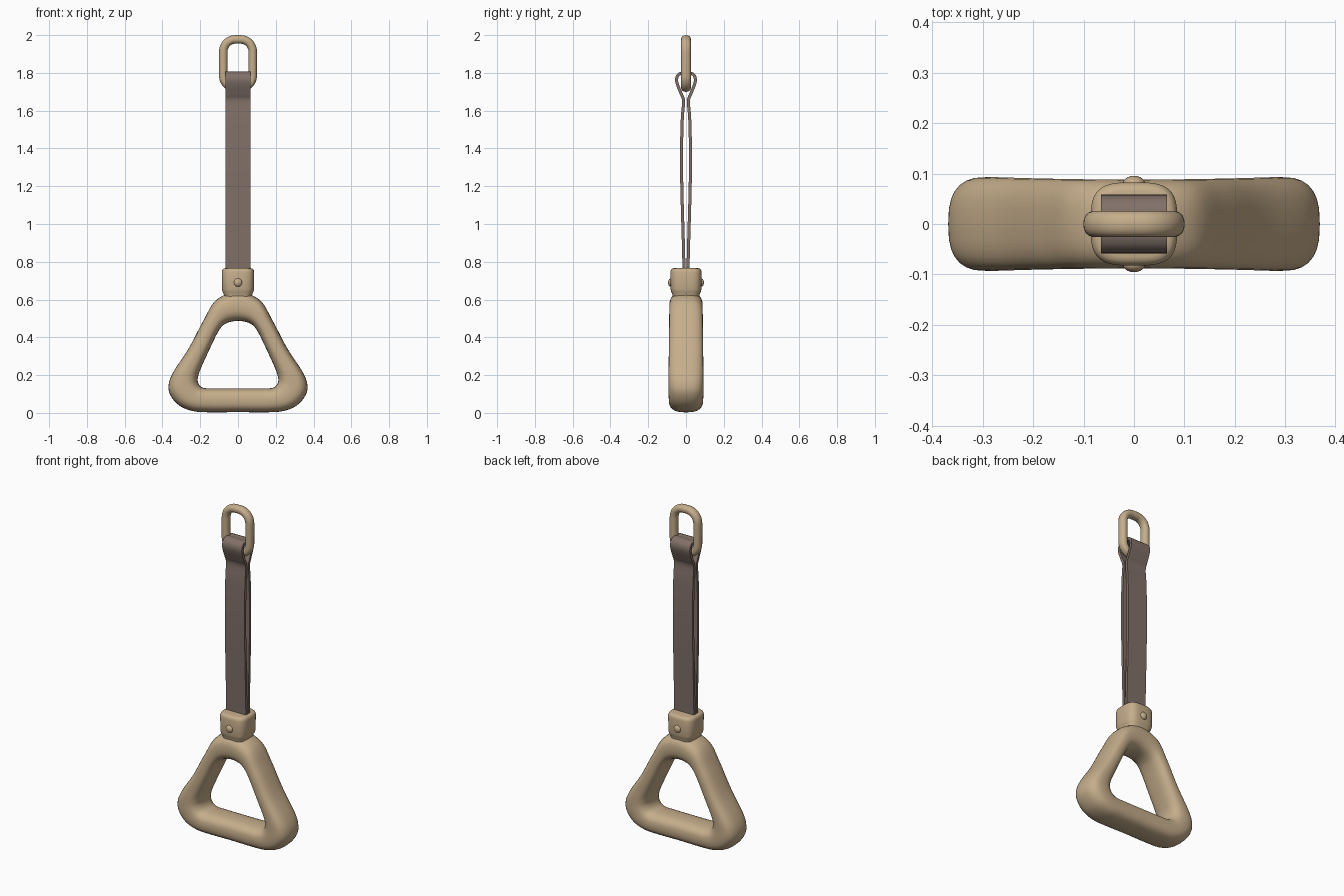
import bpy
import bmesh
from math import sin, cos, pi, copysign, radians
from mathutils import Vector

cube = bpy.data.objects.get("Cube")
if cube:
    bpy.data.objects.remove(cube, do_unlink=True)


def material(name, rgb):
    m = bpy.data.materials.new(name)
    m.use_nodes = True
    m.diffuse_color = (*rgb, 1)
    m.node_tree.nodes["Principled BSDF"].inputs["Base Color"].default_value = (*rgb, 1)
    return m


TAN = material("tan plastic", (0.56, 0.42, 0.26))
BROWN = material("brown webbing", (0.22, 0.165, 0.14))


def finish(bm, name, mat, angle=40):
    bmesh.ops.recalc_face_normals(bm, faces=bm.faces)
    me = bpy.data.meshes.new(name)
    bm.to_mesh(me)
    bm.free()
    ob = bpy.data.objects.new(name, me)
    bpy.context.collection.objects.link(ob)
    me.materials.append(mat)
    bpy.ops.object.select_all(action="DESELECT")
    ob.select_set(True)
    bpy.context.view_layer.objects.active = ob
    bpy.ops.object.shade_smooth_by_angle(angle=radians(angle))
    return ob


def superellipse(n, power):
    """Unit rounded-square outline."""
    def f(v):
        return copysign(abs(v) ** (2 / power), v)
    return [(f(cos(2 * pi * i / n)), f(sin(2 * pi * i / n))) for i in range(n)]


def loft(name, rings, mat, closed):
    """Skin a list of equal vertex rings; cap the ends when open."""
    bm = bmesh.new()
    vs = [[bm.verts.new(p) for p in ring] for ring in rings]
    n = len(vs[0])
    for k in range(len(vs) if closed else len(vs) - 1):
        a, b = vs[k], vs[(k + 1) % len(vs)]
        for i in range(n):
            j = (i + 1) % n
            bm.faces.new((a[i], a[j], b[j], b[i]))
    if not closed:
        bm.faces.new(vs[0])
        bm.faces.new(vs[-1])
    return finish(bm, name, mat)


def spline(pts, steps, closed):
    """Catmull-Rom curve through points of any size."""
    pts = [Vector(p) for p in pts]
    n = len(pts)
    out = []
    for i in range(n if closed else n - 1):
        idx = [i - 1, i, i + 1, i + 2]
        p0, p1, p2, p3 = [pts[k % n] if closed else pts[max(0, min(n - 1, k))] for k in idx]
        for s in range(steps):
            t = s / steps
            out.append(0.5 * (2 * p1 + (p2 - p0) * t + (2 * p0 - 5 * p1 + 4 * p2 - p3) * t * t
                              + (3 * p1 - p0 - 3 * p2 + p3) * t ** 3))
    if not closed:
        out.append(pts[-1])
    return out


def frame_rings(pairs, depth, section):
    """Sections spanning inner to outer edge points (xi, zi, xo, zo)."""
    rings = []
    for xi, zi, xo, zo in pairs:
        a, b = Vector((xi, 0, zi)), Vector((xo, 0, zo))
        mid, half = (a + b) / 2, (b - a) / 2
        d = depth(mid)
        rings.append([mid + half * u + Vector((0, d * v, 0)) for u, v in section])
    return rings


# Triangular grip: inner and outer edge points of one half, then mirrored
half = [
    (0, .130, 0, .004), (.12, .130, .13, .003), (.175, .131, .23, .008),
    (.200, .142, .305, .035), (.213, .168, .353, .085), (.210, .198, .368, .140),
    (.197, .235, .345, .212), (.150, .338, .262, .340), (.100, .438, .185, .485),
    (.060, .475, .115, .598), (0, .487, 0, .640),
]
loop = half + [(-a, b, -c, d) for a, b, c, d in half[-2:0:-1]]
loft("grip", frame_rings(spline(loop, 6, True),
                         lambda m: .088 + .005 * min(1, abs(m.x) / .28) ** 2,
                         superellipse(28, 2.7)), TAN, True)

# Collar with a narrow neck and softened rims
outline = superellipse(48, 3.4)
collar = [(.58, .070), (.625, .074), (.640, .081), (.655, .085), (.745, .086),
          (.757, .083), (.764, .076), (.766, .068)]
loft("collar", [[Vector((x * r, y * r * .96, z)) for x, y in outline] for z, r in collar],
     TAN, False)

# Rivet heads, front and back
for side, y in (("front", -.080), ("back", .080)):
    bm = bmesh.new()
    bmesh.ops.create_uvsphere(bm, u_segments=20, v_segments=12, radius=.022)
    for v in bm.verts:
        v.co = Vector((v.co.x, v.co.y * .7 + y, v.co.z + .69))
    finish(bm, side + "_rivet", TAN)

# Rounded oblong ring at the top
edge = []
R, TUBE = .064, .0225
for k, (cx, cz) in enumerate(((.014, 1.913), (-.014, 1.913), (-.014, 1.786), (.014, 1.786))):
    for s in range(13):
        a = pi / 2 * (k + s / 12)
        edge.append((cx + (R - TUBE) * cos(a), cz + (R - TUBE) * sin(a),
                     cx + (R + TUBE) * cos(a), cz + (R + TUBE) * sin(a)))
loft("top_ring", frame_rings(edge, lambda m: .026, superellipse(18, 2.2)), TAN, True)

# Strap: one ribbon folded over the lower bar of the ring
side = [(.010, .74), (.014, .90), (.021, 1.15), (.024, 1.35), (.020, 1.55), (.013, 1.65),
        (.026, 1.69), (.044, 1.735), (.050, 1.765), (.042, 1.788), (.022, 1.799)]
path = spline(side + [(0, 1.797)] + [(-y, z) for y, z in reversed(side)], 5, False)
W, T = .065, .008
rings = []
for i, p in enumerate(path):
    t = (path[min(i + 1, len(path) - 1)] - path[max(i - 1, 0)]).normalized()
    n = Vector((0, -t.y, t.x)) * T
    c = Vector((0, p.x, p.y))
    rings.append([c + n * s + Vector((x, 0, 0)) for x, s in ((-W, -1), (W, -1), (W, 1), (-W, 1))])
loft("strap", rings, BROWN, False)
